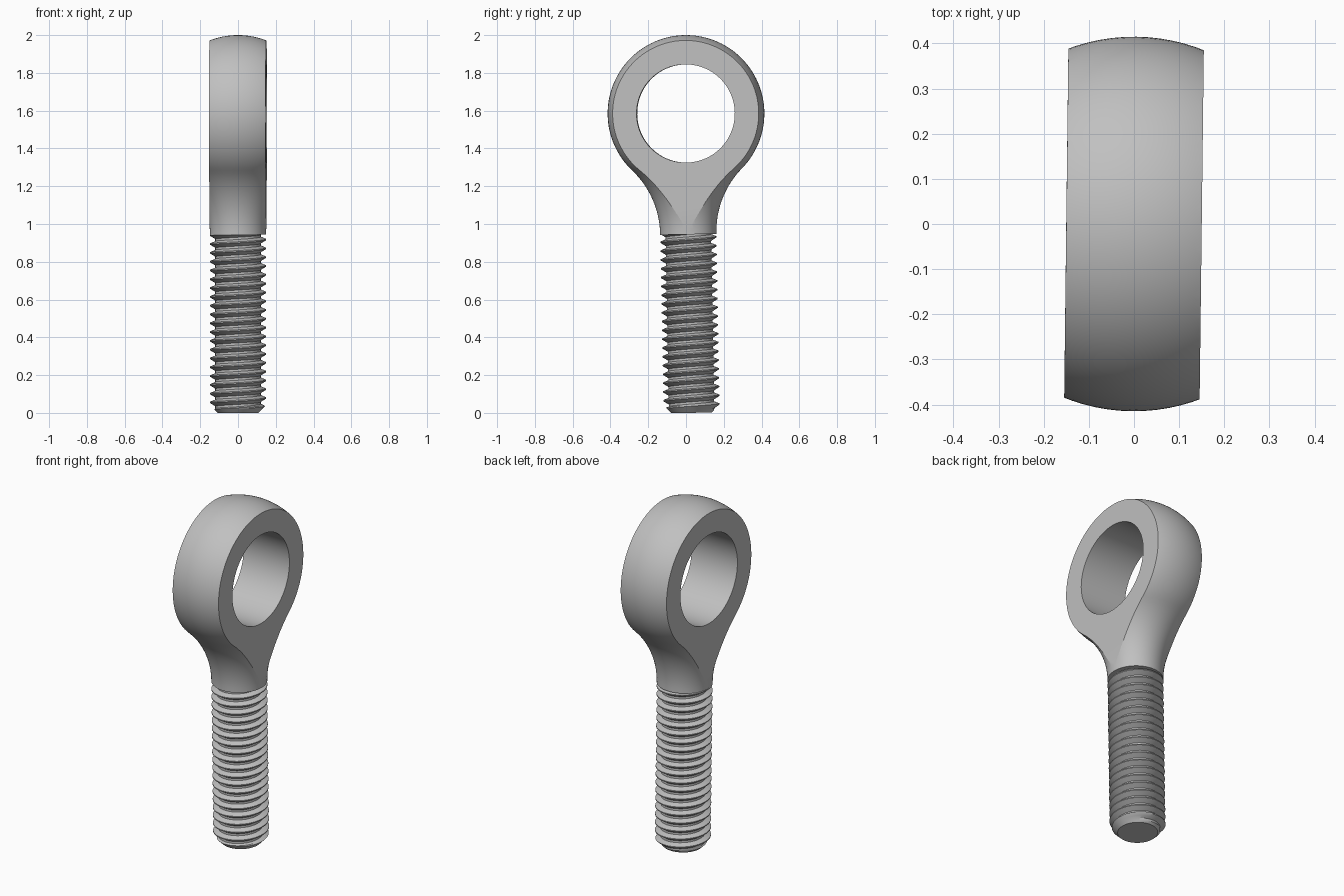
import bpy, bmesh, math
from mathutils import Matrix, Vector

cube = bpy.data.objects.get("Cube")
if cube:
    bpy.data.objects.remove(cube, do_unlink=True)

EYE_Z, EYE_R, HOLE_R = 1.585, 0.415, 0.26
HALF_WIDTH, SHANK_R = 0.15, 0.149
NECK_Z, FILLET_Z = 0.945, 0.95
PITCH, ROOT_R, TIP_R = 0.0466, 0.1205, 0.107
SEGMENTS = 72

steel = bpy.data.materials.new("grey steel")
steel.use_nodes = True
colour = (0.53, 0.53, 0.53, 1)
steel.diffuse_color = colour
steel.node_tree.nodes["Principled BSDF"].inputs["Base Color"].default_value = colour

# The whole bolt leans very slightly about the centre of the eye
lean = (Matrix.Translation((0, 0, EYE_Z)) @ Matrix.Rotation(0.019, 4, 'X')
        @ Matrix.Rotation(-0.012, 4, 'Z') @ Matrix.Translation((0, 0, -EYE_Z)))


def make_object(name, bm):
    bmesh.ops.recalc_face_normals(bm, faces=bm.faces)
    mesh = bpy.data.meshes.new(name)
    bm.to_mesh(mesh)
    bm.free()
    mesh.materials.append(steel)
    obj = bpy.data.objects.new(name, mesh)
    bpy.context.collection.objects.link(obj)
    return obj


def select_only(obj):
    bpy.ops.object.select_all(action='DESELECT')
    obj.select_set(True)
    bpy.context.view_layer.objects.active = obj


def cut(obj, cutter, operation):
    mod = obj.modifiers.new(operation.lower(), 'BOOLEAN')
    mod.operation = operation
    mod.solver = 'EXACT'
    mod.object = cutter
    select_only(obj)
    bpy.ops.object.modifier_apply(modifier=mod.name)
    bpy.data.objects.remove(cutter, do_unlink=True)


def finish(obj, degrees):
    obj.data.transform(lean)
    select_only(obj)
    bpy.ops.object.shade_smooth_by_angle(angle=math.radians(degrees))


# Eye and neck: a ball flowing into the shank through a tangent fillet
rise = EYE_Z - FILLET_Z
fillet = (SHANK_R**2 + rise**2 - EYE_R**2) / (2 * (EYE_R - SHANK_R))
fillet_x = SHANK_R + fillet
sweep = math.atan2(rise, fillet_x)
profile = [(0, NECK_Z), (SHANK_R, NECK_Z)]
for i in range(17):
    a = sweep * i / 16
    profile.append((fillet_x - fillet * math.cos(a), FILLET_Z + fillet * math.sin(a)))
for i in range(1, 49):
    a = -sweep + (math.pi / 2 + sweep) * i / 48
    profile.append((EYE_R * math.cos(a), EYE_Z + EYE_R * math.sin(a)))

bm = bmesh.new()
points = [bm.verts.new((x, 0, z)) for x, z in profile]
edges = [bm.edges.new(pair) for pair in zip(points, points[1:])]
bmesh.ops.spin(bm, geom=points + edges, axis=(0, 0, 1), cent=(0, 0, 0),
               angle=math.tau, steps=96)
bmesh.ops.remove_doubles(bm, verts=bm.verts, dist=1e-5)
eye = make_object("eye_and_neck", bm)

# Flat sides
bm = bmesh.new()
bmesh.ops.create_cube(bm, size=2, matrix=Matrix.Translation((0, 0, 1.5))
                      @ Matrix.Diagonal((HALF_WIDTH, 1, 1, 1)))
cut(eye, make_object("side_cutter", bm), 'INTERSECT')

# Bore
bm = bmesh.new()
bmesh.ops.create_cone(bm, cap_ends=True, segments=96, radius1=HOLE_R, radius2=HOLE_R, depth=1,
                      matrix=Matrix.Translation((0, 0, EYE_Z)) @ Matrix.Rotation(math.pi / 2, 4, 'Y'))
cut(eye, make_object("bore_cutter", bm), 'DIFFERENCE')
finish(eye, 12)

# Threaded shank: one helical strip of V-shaped teeth, trimmed at both ends
tooth = [(0, 0), (0.25, 0), (0.4375, 0.5), (0.625, 1), (0.75, 1), (0.875, 0.5), (1, 0)]


def thread_radius(turn, z):
    f = (z / PITCH - turn) % 1
    for (f0, h0), (f1, h1) in zip(tooth, tooth[1:]):
        if f <= f1:
            h = h0 + (h1 - h0) * (f - f0) / (f1 - f0)
            break
    return min(ROOT_R + (SHANK_R - ROOT_R) * h, TIP_R + z)


bm = bmesh.new()
rows = len(tooth) - 1
count = SEGMENTS * (math.ceil(NECK_Z / PITCH) + 3)
strip = []
for j in range(count):
    turn = j / SEGMENTS
    a = math.tau * turn
    column = []
    for f, _ in tooth[:rows]:
        z = min(max((turn - 2 + f) * PITCH, 0), NECK_Z)
        r = thread_radius(turn, z)
        column.append(bm.verts.new((r * math.cos(a), r * math.sin(a), z)))
    strip.append(column)
for j in range(count - SEGMENTS - 1):
    here = strip[j] + [strip[j + SEGMENTS][0]]
    there = strip[j + 1] + [strip[j + 1 + SEGMENTS][0]]
    for p in range(rows):
        bm.faces.new((here[p], there[p], there[p + 1], here[p + 1]))
bmesh.ops.remove_doubles(bm, verts=bm.verts, dist=1e-5)
bmesh.ops.delete(bm, geom=[v for v in bm.verts if not v.link_faces], context='VERTS')
bmesh.ops.holes_fill(bm, edges=[e for e in bm.edges if e.is_boundary], sides=0)
shank = make_object("threaded_shank", bm)
finish(shank, 30)
